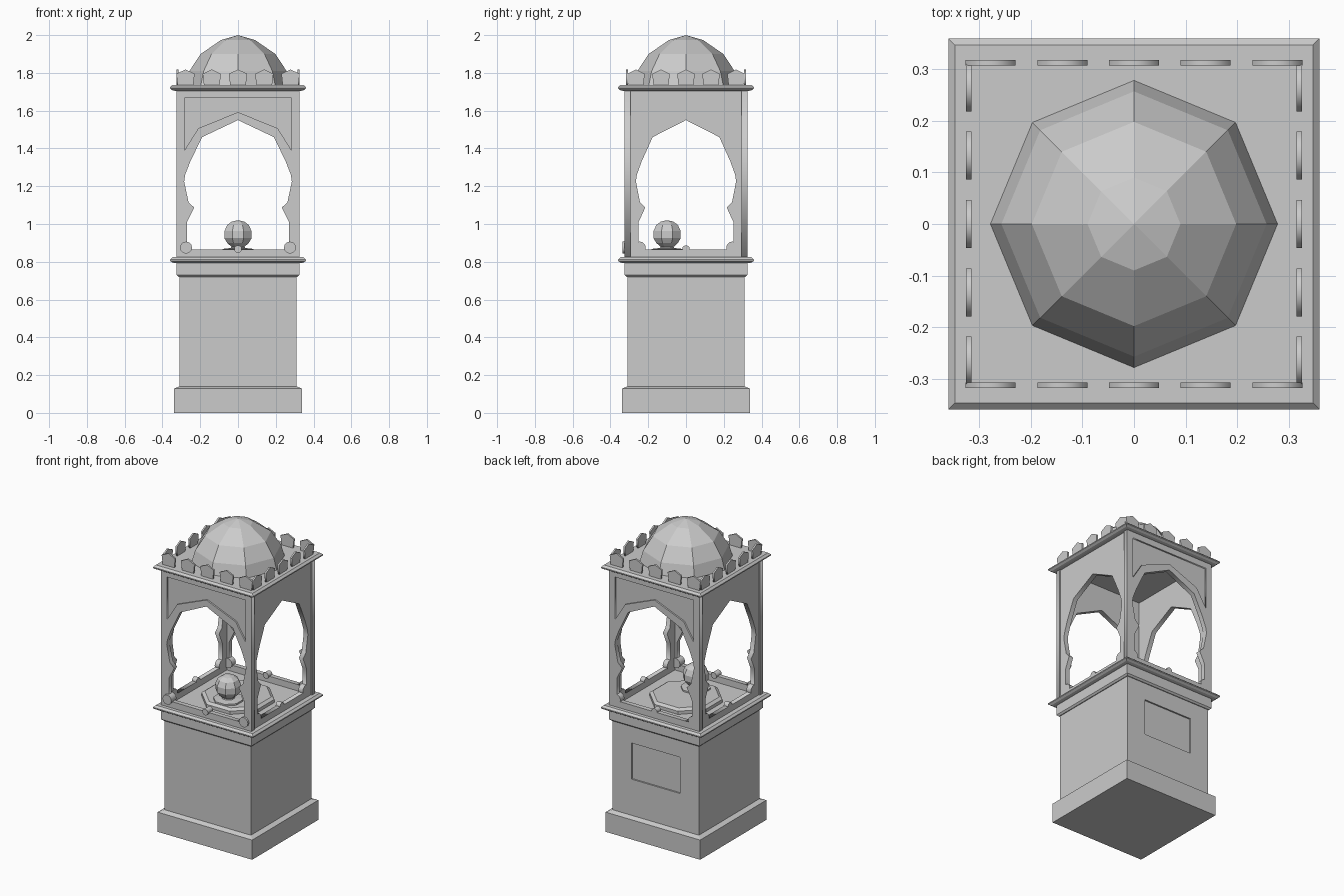
import bpy, bmesh, math
from mathutils import Matrix, Vector

if "Cube" in bpy.data.objects:
    bpy.data.objects.remove(bpy.data.objects["Cube"])

stone = bpy.data.materials.new("grey_stone")
stone.diffuse_color = (0.6, 0.6, 0.6, 1)
stone.use_nodes = True
stone.node_tree.nodes["Principled BSDF"].inputs["Base Color"].default_value = stone.diffuse_color


def add_mesh(name, mesh):
    ob = bpy.data.objects.new(name, mesh)
    bpy.context.collection.objects.link(ob)
    mesh.materials.clear()
    mesh.materials.append(stone)
    return ob


def loft(name, profile, sides=4, turn=0.0, centre=(0, 0)):
    """Stack of regular polygons; profile = (radius, z), half-width when square."""
    bm = bmesh.new()
    if sides == 4:
        turn, k = math.pi / 4, math.sqrt(2)
    else:
        k = 1
    rings = []
    for r, z in profile:
        count = 1 if r == 0 else sides
        rings.append([bm.verts.new((centre[0] + r * k * math.cos(turn + i * math.tau / sides),
                                    centre[1] + r * k * math.sin(turn + i * math.tau / sides), z))
                      for i in range(count)])
    for a, b in zip(rings, rings[1:]):
        for i in range(sides):
            j = (i + 1) % sides
            if len(b) == 1:
                bm.faces.new((a[i], a[j], b[0]))
            else:
                bm.faces.new((a[i], a[j], b[j], b[i]))
    bm.faces.new(rings[0][::-1])
    if len(rings[-1]) > 1:
        bm.faces.new(rings[-1])
    mesh = bpy.data.meshes.new(name)
    bm.to_mesh(mesh)
    bm.free()
    return add_mesh(name, mesh)


def plate(name, loops, side, near, far):
    """Flat outline with holes, set upright on a side (0 front, 1 right, 2 back, 3 left)
    between two distances from the centre."""
    cu = bpy.data.curves.new(name, 'CURVE')
    cu.dimensions = '2D'
    cu.fill_mode = 'BOTH'
    cu.extrude = (far - near) / 2
    for pts in loops:
        sp = cu.splines.new('POLY')
        sp.points.add(len(pts) - 1)
        for p, (u, v) in zip(sp.points, pts):
            p.co = (u, v, 0, 1)
        sp.use_cyclic_u = True
    tmp = bpy.data.objects.new(name + "_outline", cu)
    bpy.context.collection.objects.link(tmp)
    bpy.context.view_layer.update()
    mesh = bpy.data.meshes.new_from_object(tmp.evaluated_get(bpy.context.evaluated_depsgraph_get()))
    bpy.data.objects.remove(tmp)
    mesh.transform(Matrix.Rotation(side * math.pi / 2, 4, 'Z')
                   @ Matrix.Translation((0, -(near + far) / 2, 0))
                   @ Matrix.Rotation(math.pi / 2, 4, 'X'))
    return add_mesh(name, mesh)


def mirrored(half):
    """Right half from bottom to top, last point on the axis."""
    return half + [(-u, v) for u, v in reversed(half[:-1])]


def rect(u, z0, z1):
    return [(-u, z0), (u, z0), (u, z1), (-u, z1)]


def disc(u, v, r, n=12):
    return [(u + r * math.cos(i * math.tau / n), v + r * math.sin(i * math.tau / n)) for i in range(n)]


# Plinth with chamfered foot
loft("plinth_foot", [(0.34, 0), (0.34, 0.128), (0.31, 0.14)])
loft("plinth_body", [(0.31, 0.13), (0.31, 0.725)])
loft("plinth_collar", [(0.315, 0.72), (0.325, 0.73), (0.325, 0.797)])

# Recessed panel in the back of the plinth
body = bpy.data.objects["plinth_body"]
bm = bmesh.new()
bm.from_mesh(body.data)
bm.normal_update()
back = max(bm.faces, key=lambda f: f.normal.y)
outer = list(back.verts)
inner = [bm.verts.new((math.copysign(0.175, v.co.x), v.co.y, 0.61 if v.co.z > 0.4 else 0.375)) for v in outer]
deep = [bm.verts.new(v.co - Vector((0, 0.01, 0))) for v in inner]
bm.faces.remove(back)
for a, b in ((outer, inner), (inner, deep)):
    for i in range(4):
        j = (i + 1) % 4
        bm.faces.new((a[i], a[j], b[j], b[i]))
bm.faces.new(deep)
bm.to_mesh(body.data)
bm.free()

# Moulded slabs below and above the open chamber
for name, z in (("floor_slab", 0.793), ("roof_slab", 1.705)):
    loft(name, [(0.335, z), (0.347, z + 0.003), (0.36, z + 0.012), (0.36, z + 0.019),
                (0.347, z + 0.031)])

# Four arched walls
arch = [(0.27, 0.865), (0.27, 1.01), (0.232, 1.087), (0.262, 1.115), (0.285, 1.225),
        (0.28, 1.26), (0.253, 1.33), (0.19, 1.46), (0, 1.55)]
spandrel = [(0.282, 1.392), (0.282, 1.666), (-0.282, 1.666), (-0.282, 1.392),
            (-0.21, 1.507), (0, 1.592), (0.21, 1.507)]
for side, label in enumerate(("front", "right", "back", "left")):
    if side % 2 == 0:
        opening = mirrored(arch)
        outline = rect(0.325, 0.82, 1.71)
        plate(label + "_wall", [outline, opening], side, 0.295, 0.315)
        plate(label + "_wall_face", [outline, opening, spandrel], side, 0.315, 0.325)
        u, far = 0.275, 0.337 if side == 0 else 0.325
    else:
        opening = mirrored([(a * 0.93, b) for a, b in arch])
        plate(label + "_wall", [rect(0.296, 0.82, 1.71), opening], side, 0.287, 0.317)
        u, far = 0.245, 0.317
    # Round bosses along the sill
    for x, r in ((-u, 0.032), (0, 0.02), (u, 0.032)):
        plate(label + "_sill_boss", [disc(x, 0.875 if x else 0.867, r)], side, 0.285, far)

# Pedestal with ball finial inside the chamber
eighth = math.pi / 8
loft("pedestal", [(0.22, 0.82), (0.22, 0.845), (0.2, 0.858)], 8, eighth)
loft("ball_base", [(0.09, 0.855), (0.09, 0.868), (0.04, 0.873), (0.036, 0.885)], 8, eighth, (0, -0.1))
loft("ball", [(0.036, 0.878), (0.062, 0.9), (0.078, 0.925), (0.078, 0.962), (0.062, 0.995),
              (0.035, 1.013), (0, 1.02)], 8, eighth, (0, -0.1))

# Battlements around the roof
for side in range(4):
    step, w, near = (0.139, 0.0485, 0.307) if side % 2 == 0 else (0.1325, 0.0465, 0.315)
    for i in range(-2, 3):
        c = i * step
        shape = [(c - w * 0.84, 1.73), (c + w * 0.84, 1.73), (c + w, 1.795),
                 (c, 1.818), (c - w, 1.795)]
        plate("battlement", [shape], side, near, near + 0.011)

# Eight-sided dome
loft("dome", [(0.28, 1.73), (0.257, 1.81), (0.198, 1.9), (0.09, 1.974), (0, 2.0)], 8)
